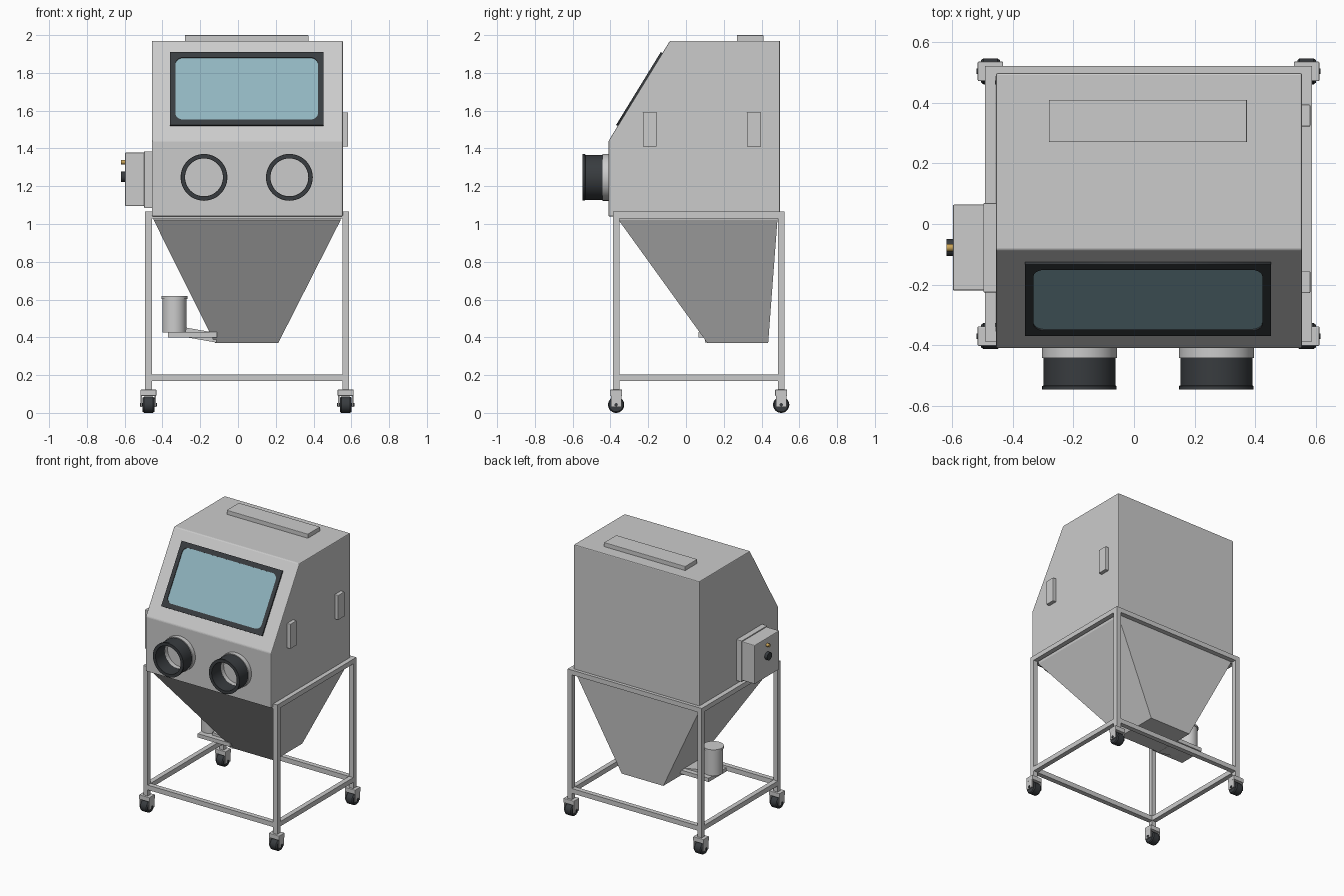
import bpy, bmesh, math
from mathutils import Matrix, Vector

if "Cube" in bpy.data.objects:
    bpy.data.objects.remove(bpy.data.objects["Cube"])


def material(name, color):
    m = bpy.data.materials.new(name)
    m.diffuse_color = color
    m.use_nodes = True
    m.node_tree.nodes["Principled BSDF"].inputs["Base Color"].default_value = m.diffuse_color
    return m


DARK = material("dark_rubber", (0.04, 0.045, 0.05, 1))
GLASS = material("window_glass", (0.28, 0.46, 0.52, 1))
BRASS = material("brass", (0.6, 0.38, 0.1, 1))


def finish(name, bm, mat=None, bevel=0, smooth=False):
    bmesh.ops.recalc_face_normals(bm, faces=bm.faces[:])
    me = bpy.data.meshes.new(name)
    bm.to_mesh(me)
    bm.free()
    ob = bpy.data.objects.new(name, me)
    bpy.context.collection.objects.link(ob)
    if mat:
        me.materials.append(mat)
    if bevel:
        b = ob.modifiers.new("edge", "BEVEL")
        b.width, b.segments = bevel, 2
    if smooth:
        bpy.ops.object.select_all(action="DESELECT")
        ob.select_set(True)
        bpy.context.view_layer.objects.active = ob
        bpy.ops.object.shade_smooth_by_angle(angle=math.radians(35))
    return ob


def box(name, x, y, z, mat=None, bevel=0, tilt=0):
    """Box from (min, max) ranges, optionally tilted about its own y axis."""
    bm = bmesh.new()
    size = [r[1] - r[0] for r in (x, y, z)]
    mid = [(r[0] + r[1]) / 2 for r in (x, y, z)]
    m = Matrix.Translation(mid) @ Matrix.Rotation(tilt, 4, "Y") @ Matrix.Diagonal((*size, 1))
    bmesh.ops.create_cube(bm, size=1, matrix=m)
    return finish(name, bm, mat, bevel)


def lathe(name, profile, origin, axis, mat=None, closed=False, n=48):
    """Revolve (radius, height) points about the axis direction at origin."""
    bm = bmesh.new()
    rot = Vector(axis).to_track_quat("Z", "Y").to_matrix().to_4x4()
    vs = [bm.verts.new((r, 0, h)) for r, h in profile]
    pairs = list(zip(vs, vs[1:])) + ([(vs[-1], vs[0])] if closed else [])
    es = [bm.edges.new(p) for p in pairs]
    bmesh.ops.spin(bm, geom=vs + es, cent=(0, 0, 0), axis=(0, 0, 1),
                   angle=2 * math.pi, steps=n)
    bmesh.ops.remove_doubles(bm, verts=bm.verts[:], dist=1e-5)
    bm.transform(Matrix.Translation(origin) @ rot)
    return finish(name, bm, mat, smooth=True)


def disc(name, r, h, origin, axis, mat=None):
    return lathe(name, [(0, 0), (r, 0), (r, h), (0, h)], origin, axis, mat)


# Cabinet: side profile extruded across the width
bm = bmesh.new()
side = [(-0.41, 1.04), (-0.41, 1.44), (-0.085, 1.97), (0.498, 1.97), (0.498, 1.04)]
face = bm.faces.new([bm.verts.new((-0.456, y, z)) for y, z in side])
ext = bmesh.ops.extrude_face_region(bm, geom=[face])
bmesh.ops.translate(bm, vec=(1.011, 0, 0),
                    verts=[v for v in ext["geom"] if isinstance(v, bmesh.types.BMVert)])
finish("cabinet", bm, bevel=0.006)

# Hopper: short skirt, then a lopsided taper
bm = bmesh.new()
rings = []
for x0, x1, y0, y1, z in [(-0.448, 0.546, -0.356, 0.486, 1.045),
                          (-0.446, 0.543, -0.356, 0.484, 1.02),
                          (-0.122, 0.213, 0.113, 0.435, 0.37)]:
    rings.append([bm.verts.new(p) for p in
                  [(x0, y0, z), (x1, y0, z), (x1, y1, z), (x0, y1, z)]])
for a, b in zip(rings, rings[1:]):
    for i in range(4):
        j = (i + 1) % 4
        bm.faces.new((a[i], a[j], b[j], b[i]))
bm.faces.new(rings[0])
bm.faces.new(rings[-1])
finish("hopper", bm)

# Sloped window: frame with rounded opening, and glass
slope = Vector((0, 0.325, 0.53)).normalized()
normal = Vector((1, 0, 0)).cross(slope)
window = Matrix((Vector((1, 0, 0)), slope, normal)).transposed().to_4x4()
window.translation = (0.046, -0.2432, 1.712)


def rounded(w, h, r, n=8):
    pts = []
    for k, (sx, sy) in enumerate([(1, 1), (-1, 1), (-1, -1), (1, -1)]):
        for i in range(n + 1 if r else 1):
            a = math.pi / 2 * (k + i / n)
            pts.append((sx * (w / 2 - r) + r * math.cos(a), sy * (h / 2 - r) + r * math.sin(a)))
    return pts


def plate(name, outlines, depth, mat):
    cu = bpy.data.curves.new(name, "CURVE")
    cu.dimensions, cu.fill_mode, cu.extrude = "2D", "BOTH", depth
    for pts in outlines:
        s = cu.splines.new("POLY")
        s.points.add(len(pts) - 1)
        for p, c in zip(s.points, pts):
            p.co = (*c, 0, 1)
        s.use_cyclic_u = True
    cu.materials.append(mat)
    ob = bpy.data.objects.new(name, cu)
    bpy.context.collection.objects.link(ob)
    ob.matrix_world = window
    bpy.ops.object.select_all(action="DESELECT")
    ob.select_set(True)
    bpy.context.view_layer.objects.active = ob
    bpy.ops.object.convert(target="MESH")


opening = rounded(0.755, 0.385, 0.04)
plate("window_frame", [rounded(0.812, 0.453, 0), opening], 0.01, DARK)
plate("window_glass", [opening], 0.005, GLASS)

# Glove ports: grey flange and dark lipped sleeve
for label, x in (("left", -0.18), ("right", 0.272)):
    o = (x, -0.405, 1.247)
    lathe(f"{label}_port_flange", [(0.1, 0), (0.124, 0), (0.124, 0.037), (0.1, 0.037)],
          o, (0, -1, 0), closed=True)
    lathe(f"{label}_port_sleeve",
          [(0.101, 0.03), (0.119, 0.03), (0.119, 0.128), (0.123, 0.13), (0.123, 0.142), (0.101, 0.142)],
          o, (0, -1, 0), DARK, closed=True)

# Top light cover and door hinges
box("light_cover", (-0.281, 0.373), (0.27, 0.41), (1.965, 2.0), bevel=0.003)
for label, y in (("front", -0.192), ("rear", 0.358)):
    box(f"{label}_door_latch", (0.55, 0.582), (y - 0.036, y + 0.036), (1.41, 1.59), bevel=0.003)

# Control box on the left side
box("control_back_plate", (-0.497, -0.452), (-0.226, 0.069), (1.085, 1.385), bevel=0.003)
box("control_box", (-0.598, -0.49), (-0.22, 0.064), (1.095, 1.378), bevel=0.005)
disc("control_knob", 0.028, 0.024, (-0.595, -0.078, 1.25), (-1, 0, 0), DARK)
disc("control_lamp", 0.012, 0.024, (-0.595, -0.078, 1.328), (-1, 0, 0), BRASS)

# Stand: four legs with casters, upper and lower rails
LX, LY, H = (-0.474, 0.57), (-0.37, 0.504), 0.0175
for sx, x in zip(("left", "right"), LX):
    for sy, y in zip(("front", "rear"), LY):
        n = f"{sy}_{sx}"
        box(n + "_leg", (x - H, x + H), (y - H, y + H), (0.11, 1.065))
        box(n + "_caster_top", (x - 0.042, x + 0.042), (y - 0.032, y + 0.032), (0.09, 0.123), bevel=0.003)
        for k, s in enumerate((-1, 1)):
            box(f"{n}_caster_fork_{k}", (x + s * 0.037 - 0.004, x + s * 0.037 + 0.004),
                (y - 0.028, y + 0.028), (0.032, 0.1))
        lathe(n + "_wheel", [(0, 0), (0.037, 0), (0.043, 0.008), (0.043, 0.054), (0.037, 0.062), (0, 0.062)],
              (x - 0.031, y, 0.043), (1, 0, 0), DARK, n=32)
        disc(n + "_axle", 0.009, 0.092, (x - 0.046, y, 0.043), (1, 0, 0), DARK)
for level, z in (("lower", (0.168, 0.203)), ("upper", (1.03, 1.065))):
    for sy, y in zip(("front", "rear"), LY):
        box(f"{level}_{sy}_rail", LX, (y - H, y + H), z)
    for sx, x in zip(("left", "right"), LX):
        box(f"{level}_{sx}_rail", (x - H, x + H), LY, z)

# Media pickup: shelf, sloping chute and canister
box("pickup_shelf", (-0.37, -0.11), (0.065, 0.267), (0.4, 0.428))
box("pickup_chute", (-0.28, -0.11), (0.1, 0.232), (0.387, 0.437), tilt=math.radians(10))
lathe("pickup_canister", [(0, 0), (0.064, 0), (0.064, 0.178), (0.069, 0.178), (0.069, 0.193), (0, 0.193)],
      (-0.337, 0.166, 0.426), (0, 0, 1))
